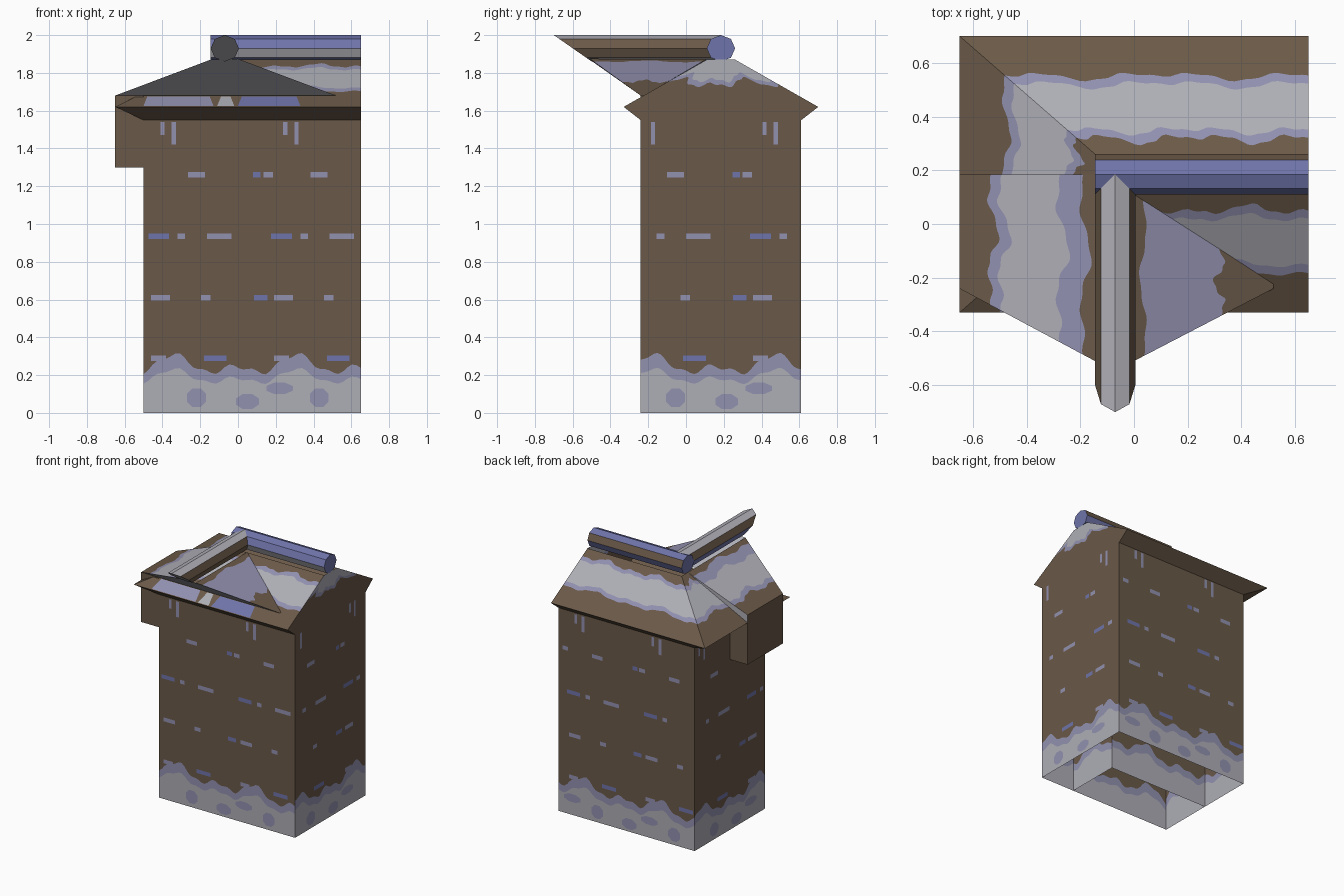
import bpy, bmesh, math
from mathutils import Vector as V

if "Cube" in bpy.data.objects:
    bpy.data.objects.remove(bpy.data.objects["Cube"])


def material(name, rgb):
    lin = [((c / 255 + 0.055) / 1.055) ** 2.4 for c in rgb] + [1]
    m = bpy.data.materials.new(name)
    m.use_nodes = True
    m.diffuse_color = lin
    node = m.node_tree.nodes["Principled BSDF"]
    node.inputs["Base Color"].default_value = lin
    node.inputs["Roughness"].default_value = 0.9
    return m


BROWN, LAV, PALE, BLUE = range(4)
MATS = [material("timber brown", (106, 89, 72)), material("lavender grey", (146, 145, 176)),
        material("pale stone", (174, 174, 182)), material("slate blue", (111, 116, 170))]
PERIOD = 0.65


def finish(name, bm, solid=False):
    bmesh.ops.remove_doubles(bm, verts=bm.verts, dist=1e-5)
    if solid:
        bmesh.ops.recalc_face_normals(bm, faces=bm.faces)
    me = bpy.data.meshes.new(name)
    bm.to_mesh(me)
    bm.free()
    for m in MATS:
        me.materials.append(m)
    ob = bpy.data.objects.new(name, me)
    bpy.context.collection.objects.link(ob)
    return ob


def add(bm, pts, mat):
    f = bm.faces.new([bm.verts.new(p) for p in pts])
    f.material_index = mat


def wave(u):
    w = math.tau * (u - 0.31) / PERIOD
    return 0.5 * math.cos(w) + 0.5 * math.cos(2 * w) + 0.2 * math.sin(5 * w)


# Surface panel cut into wavy colour bands: each band is (upper limit, waviness, colour)
def panel(name, bl, br, tr, tl, bands, u0=0.0, n=48):
    bl, br, tr, tl = map(V, (bl, br, tr, tl))
    length = max((br - bl).length, (tr - tl).length)
    bm = bmesh.new()

    def at(s, t, amp):
        t = min(max(t + amp * wave(u0 + s * length), 0), 1)
        return bl.lerp(br, s).lerp(tl.lerp(tr, s), t)

    for i in range(n):
        s0, s1 = i / n, (i + 1) / n
        low, lamp = 0, 0
        for high, amp, mat in bands:
            add(bm, [at(s0, low, lamp), at(s1, low, lamp), at(s1, high, amp), at(s0, high, amp)], mat)
            low, lamp = high, amp
    bmesh.ops.dissolve_degenerate(bm, edges=bm.edges, dist=1e-5)
    return finish(name, bm)


def plain(name, faces):
    bm = bmesh.new()
    for mat, pts in faces:
        add(bm, pts, mat)
    return finish(name, bm)


# Main dimensions
W, E, F, B = -0.5, 0.65, -0.24, 0.61
TOP, EAVE, RIDGE = 1.55, 1.62, 1.87
RW, RF, RB = -0.65, -0.33, 0.70
MID, WING = 0.185, 0.36
RX = -0.07

# Walls, open underneath, with the inner walls of the front wing
WALL_BANDS = [(0.12, 0.03, PALE), (0.16, 0.04, LAV), (1, 0, BROWN)]
ROWS = [(0.29, [(0.23, 0.08), (0.53, 0.12)]),
        (0.61, [(0.12, 0.07), (0.24, 0.1), (0.48, 0.05)]),
        (0.935, [(0.23, 0.11), (0.35, 0.04), (0.55, 0.13)]),
        (1.26, [(0.1, 0.04), (0.16, 0.05), (0.43, 0.09)])]


# Dashes, streaks and base blotches as thin plates on a wall
def wall_marks(name, a, b, u0):
    a, b = V(a), V(b)
    d = (b - a).normalized()
    out = d.cross(V((0, 0, 1))) * 0.004
    length = (b - a).length
    bm = bmesh.new()

    def plate(u, w, z0, z1, mat, sides=4):
        for k in range(-2, 4):
            s = u - u0 + k * PERIOD
            if s - w / 2 < 0 or s + w / 2 > length:
                continue
            c = a + d * s + out + V((0, 0, (z0 + z1) / 2))
            turn = math.pi / sides
            r = 0.5 / math.cos(turn)
            add(bm, [c + d * (w * r * math.cos(turn + math.tau * i / sides))
                     + V((0, 0, (z1 - z0) * r * math.sin(turn + math.tau * i / sides)))
                     for i in range(sides)], mat)

    for z, marks in ROWS:
        for i, (u, w) in enumerate(marks):
            plate(u, w, z - 0.015, z + 0.015, BLUE if (i + int(z * 10)) % 3 == 0 else LAV)
    plate(0.31, 0.022, 1.42, 1.54, LAV)
    plate(0.25, 0.022, 1.47, 1.54, LAV)
    for u, w, z0, z1 in ((0.05, 0.12, 0.02, 0.1), (0.22, 0.14, 0.1, 0.16), (0.43, 0.1, 0.03, 0.13)):
        plate(u, w, z0, z1, LAV, 8)
    finish(name, bm)


for name, p, q, u0, outer in (
        ("front_wall", (W, F), (E, F), W, True),
        ("east_wall", (E, F), (E, B), F - 0.165, True),
        ("back_wall", (E, B), (W, B), 0.1, True),
        ("west_wall", (W, B), (W, F), 0.2, True),
        ("wing_side_wall", (WING, F), (WING, MID), 0.1, False),
        ("wing_back_wall", (WING, MID), (W, MID), 0.0, False)):
    panel(name, (*p, 0), (*q, 0), (*q, TOP), (*p, TOP), WALL_BANDS, u0)
    if outer:
        wall_marks(name + "_marks", (*p, 0), (*q, 0), u0)

# Gable end with a pale peak
panel("gable_end", (E, RF, EAVE), (E, RB, EAVE), (E, 0.26, RIDGE), (E, 0.11, RIDGE),
      [(0.5, 0.12, BROWN), (0.6, 0.12, LAV), (1, 0, PALE)], 0.2)

# Sloping undersides of the eaves
plain("eave_undersides", [
    (BROWN, [(RW, RF, EAVE), (W, F, TOP), (E, F, TOP), (E, RF, EAVE)]),
    (BROWN, [(E, RB, EAVE), (E, B, TOP), (W, B, TOP), (RW, RB, EAVE)]),
    (BROWN, [(RW, RB, EAVE), (W, B, TOP), (W, F, TOP), (RW, RF, EAVE)]),
    (BROWN, [(E, F, TOP), (E, B, TOP), (E, RB, EAVE), (E, RF, EAVE)])])

# Main roof, hipped at the west end
ROOF_BANDS = [(0.34, 0.04, BROWN), (0.41, 0.04, LAV), (0.8, 0.04, PALE), (0.87, 0.05, LAV), (1, 0, BROWN)]
HX = -0.145
panel("front_slope", (RW, RF, EAVE), (E, RF, EAVE), (E, 0.11, RIDGE), (HX, 0.11, RIDGE), ROOF_BANDS)
panel("back_slope", (E, RB, EAVE), (RW, RB, EAVE), (HX, 0.26, RIDGE), (E, 0.26, RIDGE), ROOF_BANDS)
panel("west_hip", (RW, RB, EAVE), (RW, RF, EAVE), (HX, 0.11, RIDGE), (HX, 0.26, RIDGE), ROOF_BANDS)


# Painted patches on the front slope beneath the prow
def on_slope(x, y):
    return (x, y, EAVE + 0.004 + (y - RF) * 0.568)


plain("front_slope_patches", [
    (m, [on_slope(x0, RF + 0.003), on_slope(x1, RF + 0.003), on_slope(x1 - 0.02, F), on_slope(x0 + 0.02, F)])
    for m, x0, x1 in ((LAV, -0.5, -0.13), (PALE, -0.11, -0.02), (BLUE, 0.0, 0.33))])

# Prow roof over the front wing, its raked front and the step beside the hip
L, R = (RW, F, 1.68), (0.52, F, 1.68)
TL, TR = (HX, -0.51, RIDGE), (0.0, -0.51, 1.875)
panel("prow_west_slope", (RW, MID, 1.68), L, TL, (HX, MID, RIDGE),
      [(0.24, 0.05, BROWN), (0.32, 0.06, LAV), (0.75, 0.06, PALE), (0.92, 0.05, LAV), (1, 0, BROWN)])
panel("prow_east_slope", R, (0.52, -0.222, 1.68), (0.0, 0.11, RIDGE + 0.003), TR,
      [(0.38, 0.05, BROWN), (0.93, 0.03, LAV), (1, 0, BROWN)])
plain("prow_front", [(PALE, [L, TL, TR]), (PALE, [L, R, TR])])
plain("hip_step", [(PALE, [(RW, MID, 1.68), (HX, MID, RIDGE), (RW, MID, EAVE)])])

# Jettied box on the west side
bm = bmesh.new()
bmesh.ops.create_cube(bm, size=1)
for v in bm.verts:
    v.co = ((RW + W) / 2 + v.co.x * 0.15, (F + MID) / 2 + v.co.y * (MID - F), 1.49 + v.co.z * 0.38)
finish("jetty_box", bm, True)


# Octagonal ridge tiles
def ridge_tile(name, place, colours):
    bm = bmesh.new()
    rings = []
    for end in (0, 1):
        rings.append([bm.verts.new(place(end, 0.075 * math.cos(i * math.pi / 4),
                                         1.93 + 0.07 * math.sin(i * math.pi / 4))) for i in range(8)])
    for i in range(8):
        j = (i + 1) % 8
        f = bm.faces.new((rings[0][i], rings[0][j], rings[1][j], rings[1][i]))
        f.material_index = colours[i]
    for ring, m in zip(rings, colours[8:]):
        bm.faces.new(ring).material_index = m
    finish(name, bm, True)


ridge_tile("main_ridge_tile", lambda end, s, z: (E if end else HX, MID + s, z),
           [BROWN, BLUE, BLUE, BLUE, PALE, BLUE, BLUE, BLUE, BLUE, BLUE])
# The front tile is cut on the same rake as the prow
ridge_tile("prow_ridge_tile", lambda end, s, z: (RX + s, MID if end else -0.7 + (2 - z) / 0.696, z),
           [BROWN, PALE, PALE, BROWN, BLUE, PALE, PALE, BROWN, PALE, BLUE])
